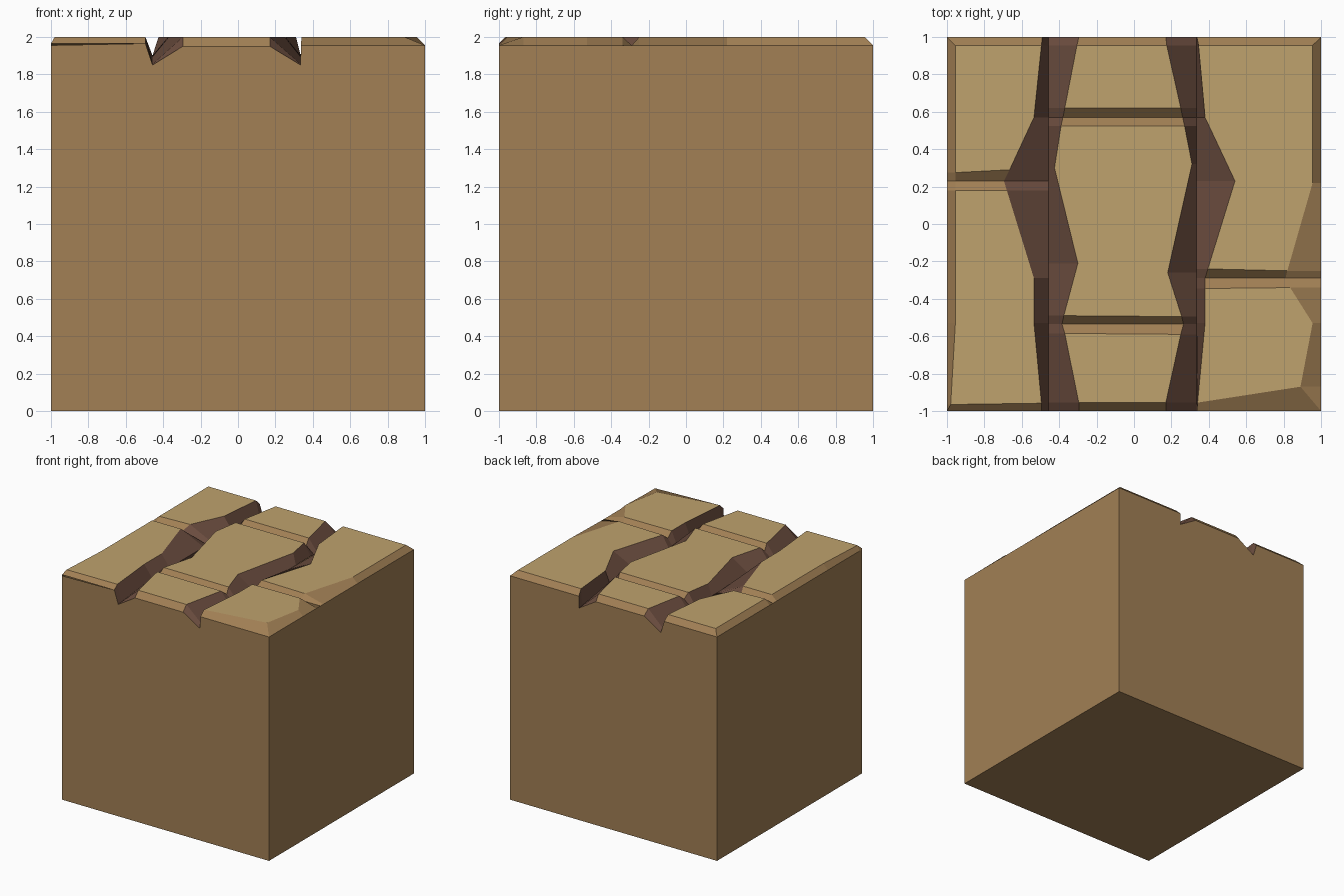
import bpy, bmesh

if "Cube" in bpy.data.objects:
    bpy.data.objects.remove(bpy.data.objects["Cube"])

TOP, RIM = 2.0, 1.955


def material(name, rgb):
    m = bpy.data.materials.new(name)
    m.diffuse_color = (*rgb, 1)
    m.use_nodes = True
    m.node_tree.nodes["Principled BSDF"].inputs["Base Color"].default_value = m.diffuse_color
    return m


TAN = material("worn_top", (0.52, 0.36, 0.155))
BROWN = material("earth_side", (0.36, 0.215, 0.09))
DARK = material("crack_wall", (0.15, 0.075, 0.05))


def make(name, faces, mats, pick=lambda f: 0, up=True):
    """Build one flat-shaded object from point-list faces."""
    bm = bmesh.new()
    for pts in faces:
        bm.faces.new([bm.verts.new(p) for p in pts])
    bmesh.ops.remove_doubles(bm, verts=bm.verts, dist=0.0005)
    bmesh.ops.dissolve_degenerate(bm, edges=bm.edges, dist=0.0004)
    if up:
        for f in bm.faces:
            f.normal_update()
            if f.normal.z < 0:
                f.normal_flip()
    else:
        bmesh.ops.recalc_face_normals(bm, faces=bm.faces)
    for f in bm.faces:
        f.material_index = pick(f)
    me = bpy.data.meshes.new(name)
    bm.to_mesh(me)
    bm.free()
    for m in mats:
        me.materials.append(m)
    ob = bpy.data.objects.new(name, me)
    bpy.context.collection.objects.link(ob)
    return ob


def strip(rows):
    """Quads between consecutive rows of points."""
    return [(a[i], a[i + 1], b[i + 1], b[i])
            for a, b in zip(rows, rows[1:]) for i in range(len(a) - 1)]


def is_rim(f):
    return 0 if all(abs(v.co.z - TOP) < 0.001 for v in f.verts) else 1


# Plank edge data: outer chamfer y, x, then crack edge y, x, height
left = [(-1, -1, -1, -.495, 1.965), (-.965, -.98, -.958, -.495, TOP),
        (-.53, -.955, -.53, -.535, TOP), (-.29, -.955, -.29, -.535, TOP),
        (.18, -.955, .18, -.68, TOP), (.23, -.955, .23, -.695, 1.96),
        (.275, -.955, .29, -.665, TOP), (.57, -.955, .57, -.535, TOP),
        (.955, -.955, .955, -.495, TOP), (1, -1, 1, -.49, RIM)]
mid = [(-1, -.295, -1, .17, 1.95), (-.955, -.295, -.955, .17, TOP),
       (-.585, -.37, -.59, .25, TOP), (-.535, -.385, -.535, .265, 1.955),
       (-.49, -.375, -.495, .255, TOP), (-.21, -.3, -.26, .18, TOP),
       (.3, -.425, .32, .31, TOP), (.525, -.39, .525, .27, TOP),
       (.57, -.38, .57, .26, 1.955), (.62, -.37, .62, .25, TOP),
       (.955, -.305, .955, .175, TOP), (1, -.295, 1, .17, 1.95)]
right = [(-1, 1, -1, .336, RIM), (-.87, .89, -.955, .34, TOP),
         (-.53, .955, -.53, .38, TOP), (-.34, .835, -.345, .38, TOP),
         (-.29, .81, -.29, .38, 1.955), (-.25, .82, -.24, .395, TOP),
         (.22, .955, .23, .54, TOP), (.57, .955, .57, .38, TOP),
         (.955, .955, .955, .345, TOP), (1, 1, 1, .336, RIM)]


def edge(data, side):
    k = 2 * side
    return [(r[k + 1], r[k], r[4]) for r in data]


# Planks: flat tops, chamfered rims and shallow cross grooves
for name, data in (("left_plank", left), ("middle_plank", mid), ("right_plank", right)):
    a, b = edge(data, 0), edge(data, 1)
    faces = strip(list(zip(a, b)))
    if name != "middle_plank":
        sx = -1 if name == "left_plank" else 1
        outer = [(sx, -1, RIM)] + [(sx, p[1], RIM) for p in a[1:-1]] + [(sx, 1, RIM)]
        faces += strip(list(zip(outer, a)))
    make(name, faces, (TAN, BROWN), is_rim)


def floor_z(y):
    return 1.9 - 0.05 * max(0, abs(y) - 0.53) / 0.47


# Long cracks: two walls meeting on a straight floor line
for name, x, lo, hi in (("left_crack", -.457, edge(left, 1), edge(mid, 0)),
                        ("right_crack", .335, edge(mid, 1), edge(right, 1))):
    faces = []
    for side in (lo, hi):
        faces += strip([(p, (x, p[1], floor_z(p[1]))) for p in side])
    make(name, faces, (DARK,))

# Block: sides and underside, notched where the cracks reach the faces
faces = [[(-1, -1, 0), (1, -1, 0), (1, 1, 0), (-1, 1, 0)]]
for y, i in ((-1, 0), (1, -1)):
    profile = [(-1, 0), (-1, RIM), (left[i][3], left[i][4]), (-.457, 1.85),
               (-.295, 1.95), (.17, 1.95), (.335, 1.85), (.336, RIM), (1, RIM), (1, 0)]
    faces.append([(px, y, pz) for px, pz in profile])
for x in (-1, 1):
    faces.append([(x, -1, 0), (x, 1, 0), (x, 1, RIM), (x, -1, RIM)])
make("block", faces, (BROWN,), up=False)
